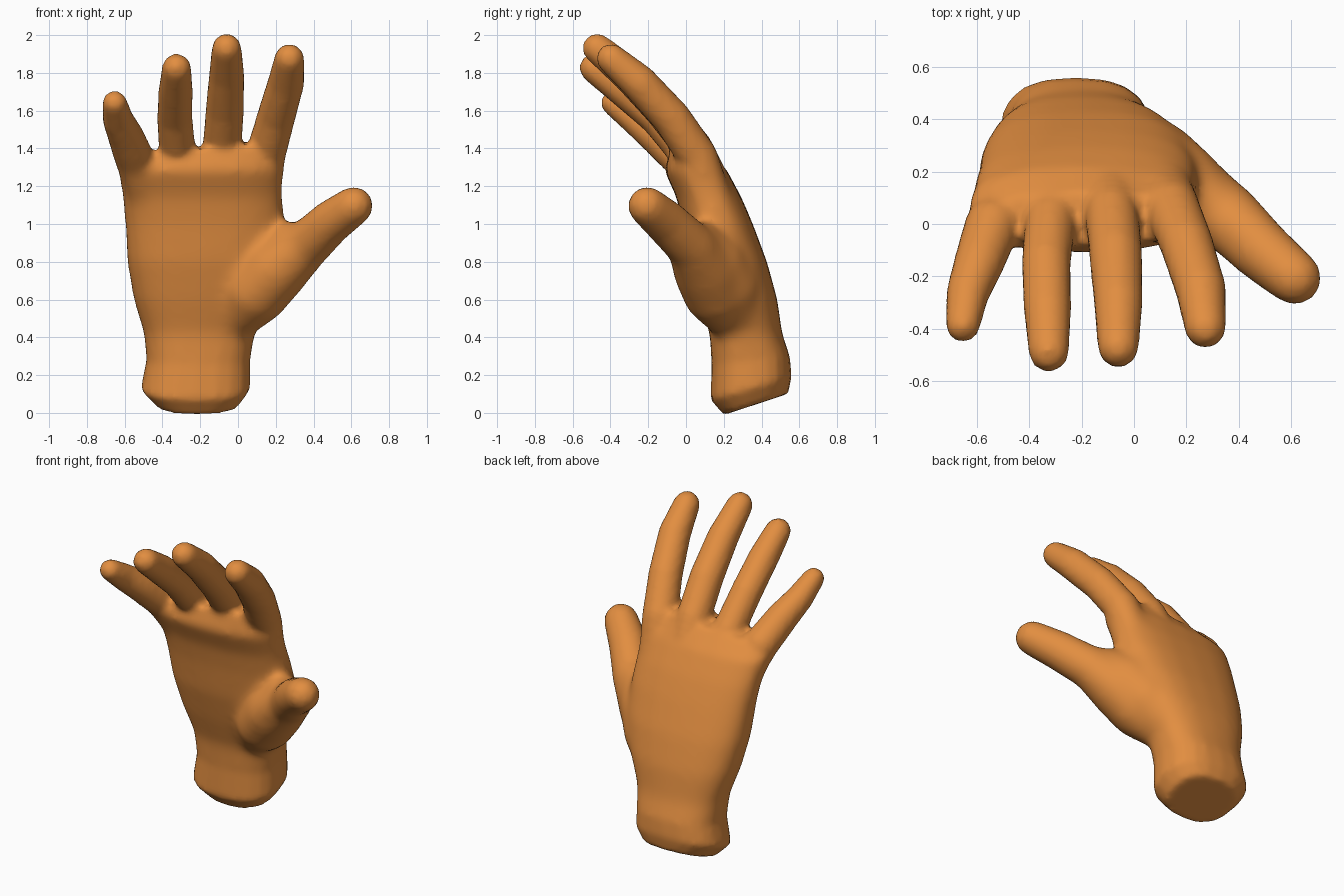
import bpy, bmesh, math
from mathutils import Vector

if "Cube" in bpy.data.objects:
    bpy.data.objects.remove(bpy.data.objects["Cube"])

SIDES = 20
skin = bpy.data.materials.new("warm_skin")
skin.diffuse_color = (0.76, 0.27, 0.052, 1)
skin.use_nodes = True
skin.node_tree.nodes["Principled BSDF"].inputs["Base Color"].default_value = skin.diffuse_color
bm = bmesh.new()


def loft(rings):
    """Skin a list of equal vertex rings and cap both ends."""
    rows = [[bm.verts.new(p) for p in r] for r in rings]
    for a, b in zip(rows, rows[1:]):
        for i in range(SIDES):
            j = (i + 1) % SIDES
            bm.faces.new((a[i], a[j], b[j], b[i]))
    bm.faces.new(rows[0][::-1])
    bm.faces.new(rows[-1])


def digit(points):
    """Tapered tube along (x, y, z, radius) points with a rounded tip."""
    pts = [(Vector(p[:3]), p[3]) for p in points]
    end, r = pts[-1]
    way = (end - pts[-2][0]).normalized()
    pts += [(end + way * r * math.sin(a), r * math.cos(a)) for a in (0.5, 1.0, 1.35)]
    rings = []
    for i, (p, rad) in enumerate(pts):
        t = (pts[min(i + 1, len(pts) - 1)][0] - pts[max(i - 1, 0)][0]).normalized()
        u = (Vector((1, 0, 0)) - t * t.x).normalized()
        v = t.cross(u)
        rings.append([p + (u * math.cos(a) + v * math.sin(a)) * rad
                      for a in (2 * math.pi * k / SIDES for k in range(SIDES))])
    loft(rings)


# wrist and palm: z, x min, x max, y front, y back, tilt along y, tilt along x
sections = [
    (0.045, -0.43, 0.00, 0.20, 0.54, 0.33, 0),
    (0.13, -0.515, 0.065, 0.13, 0.56, 0.28, 0),
    (0.28, -0.485, 0.065, 0.135, 0.55, 0.10, 0),
    (0.42, -0.50, 0.09, 0.125, 0.51, 0, 0),
    (0.60, -0.555, 0.17, 0.065, 0.485, 0, 0),
    (0.80, -0.59, 0.23, 0.01, 0.43, 0, 0),
    (1.00, -0.60, 0.245, -0.02, 0.355, 0, 0),
    (1.14, -0.615, 0.24, -0.05, 0.295, 0, 0),
    (1.28, -0.635, 0.235, -0.115, 0.22, 0, 0),
    (1.40, -0.55, 0.20, -0.08, 0.12, 0, 0.09),
]
rings = []
for z, x0, x1, y0, y1, tilt, lean in sections:
    ring = []
    for k in range(SIDES):
        a = 2 * math.pi * k / SIDES
        c, s = math.cos(a), math.sin(a)
        dx = math.copysign(abs(c) ** 0.8, c) * (x1 - x0) / 2
        dy = math.copysign(abs(s) ** 0.8, s) * (y1 - y0) / 2
        ring.append(Vector(((x0 + x1) / 2 + dx, (y0 + y1) / 2 + dy,
                            z + tilt * dy + lean * dx)))
    rings.append(ring)
loft(rings)

# index, middle, ring and little fingers
digit([(0.12, 0.13, 1.15, 0.11), (0.145, 0.06, 1.36, 0.106), (0.20, -0.075, 1.56, 0.102),
       (0.255, -0.25, 1.75, 0.097), (0.272, -0.395, 1.875, 0.08)])
digit([(-0.09, 0.13, 1.18, 0.12), (-0.085, 0.04, 1.40, 0.103), (-0.07, -0.115, 1.60, 0.102),
       (-0.06, -0.30, 1.79, 0.094), (-0.06, -0.47, 1.93, 0.079)])
digit([(-0.30, 0.10, 1.18, 0.11), (-0.32, 0.01, 1.37, 0.097), (-0.335, -0.15, 1.56, 0.094),
       (-0.33, -0.33, 1.71, 0.091), (-0.325, -0.487, 1.825, 0.078)])
digit([(-0.49, 0.10, 1.14, 0.10), (-0.542, -0.01, 1.33, 0.106), (-0.592, -0.15, 1.46, 0.096),
       (-0.636, -0.27, 1.555, 0.082), (-0.653, -0.385, 1.64, 0.067)])

# thumb, and the web joining it to the back of the hand
digit([(-0.03, 0.25, 0.48, 0.12), (0.075, 0.17, 0.63, 0.185), (0.21, 0.10, 0.77, 0.177),
       (0.36, 0.02, 0.89, 0.132), (0.49, -0.105, 1.01, 0.117), (0.612, -0.205, 1.095, 0.103)])
digit([(0.00, 0.29, 0.50, 0.12), (0.085, 0.235, 0.66, 0.165), (0.19, 0.15, 0.81, 0.155),
       (0.28, 0.075, 0.905, 0.113)])

# fuse the parts into one skin
bmesh.ops.recalc_face_normals(bm, faces=bm.faces)
mesh = bpy.data.meshes.new("hand")
bm.to_mesh(mesh)
bm.free()
mesh.materials.append(skin)
hand = bpy.data.objects.new("hand", mesh)
bpy.context.collection.objects.link(hand)
bpy.context.view_layer.objects.active = hand
hand.select_set(True)
remesh = hand.modifiers.new("fuse", 'REMESH')
remesh.mode = 'VOXEL'
remesh.voxel_size = 0.02
remesh.use_smooth_shade = True
bpy.ops.object.modifier_apply(modifier="fuse")

# blend the palm and thumb base strongly, everything else lightly
palm = hand.vertex_groups.new(name="palm")
for v in hand.data.vertices:
    x, y, z = v.co
    w = min((z - 0.28) / 0.15, (1.34 - z) / 0.12, (0.48 - x) / 0.15, 1)
    if w > 0:
        palm.add([v.index], w, 'REPLACE')
for name, group, steps in (("blend_palm", "palm", 28), ("soften", "", 4)):
    m = hand.modifiers.new(name, 'SMOOTH')
    m.factor = 0.5
    m.iterations = steps
    m.vertex_group = group
    bpy.ops.object.modifier_apply(modifier=name)
bpy.ops.object.shade_smooth()
